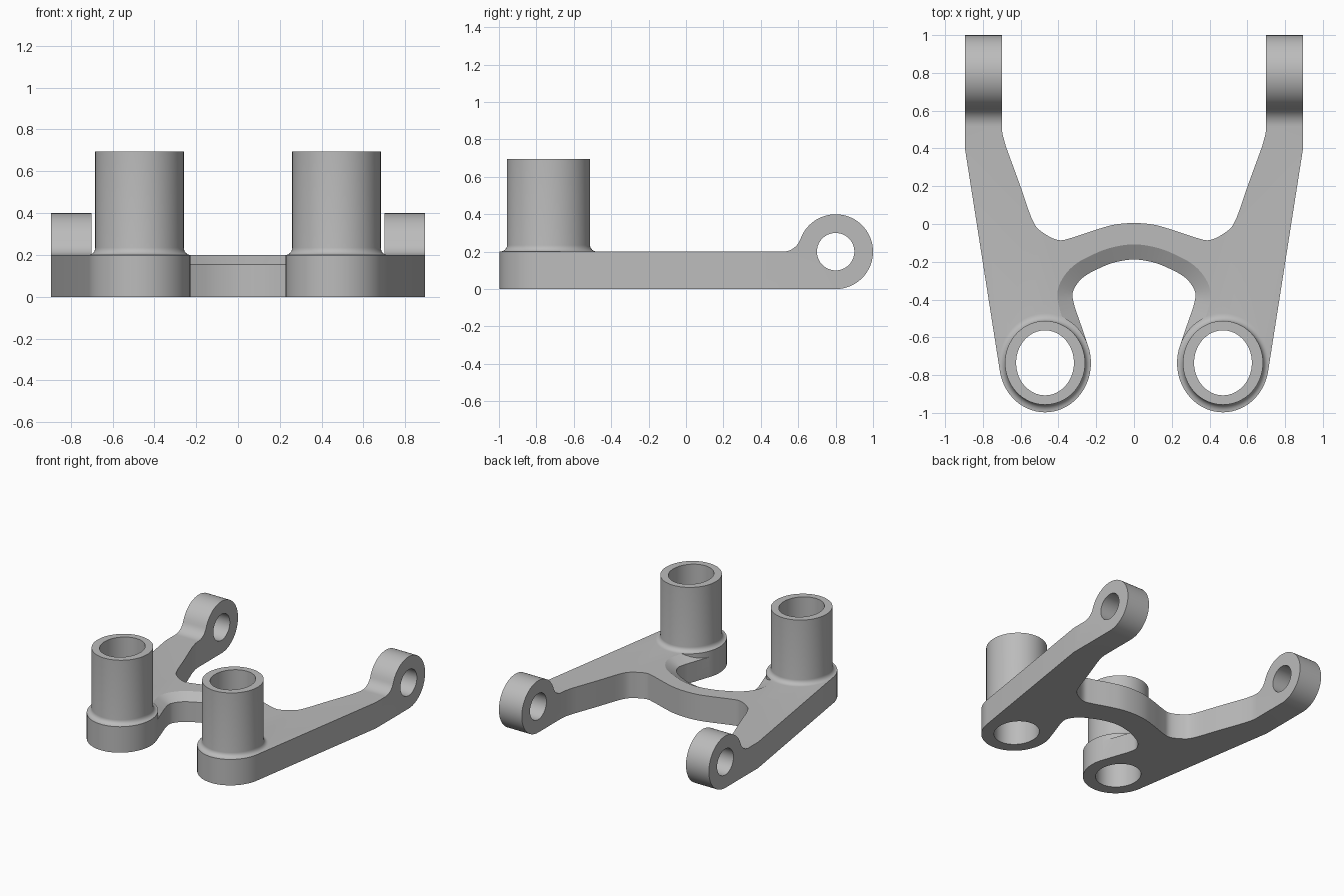
import bpy, bmesh, math
from mathutils import Vector

cube = bpy.data.objects.get("Cube")
if cube:
    bpy.data.objects.remove(cube, do_unlink=True)

GREY = (0.5, 0.5, 0.5, 1)
mat = bpy.data.materials.new("plain grey")
mat.use_nodes = True
mat.diffuse_color = GREY
mat.node_tree.nodes["Principled BSDF"].inputs["Base Color"].default_value = GREY

THICK = 0.2
BOSS = (0.471, -0.735)


def loft(name, rings):
    """Closed solid through matching rings of points."""
    bm = bmesh.new()
    loops = [[bm.verts.new(p) for p in ring] for ring in rings]
    n = len(loops[0])
    for a, b in zip(loops, loops[1:]):
        for i in range(n):
            j = (i + 1) % n
            bm.faces.new((a[i], a[j], b[j], b[i]))
    bm.faces.new(loops[0][::-1])
    bm.faces.new(loops[-1])
    bmesh.ops.recalc_face_normals(bm, faces=bm.faces)
    mesh = bpy.data.meshes.new(name)
    bm.to_mesh(mesh)
    bm.free()
    mesh.materials.append(mat)
    obj = bpy.data.objects.new(name, mesh)
    bpy.context.collection.objects.link(obj)
    return obj


def spline(pts, steps=6):
    """Smooth path through points; the first and last only set the end slopes."""
    p = [Vector(q) for q in pts]
    out = []
    for a, b, c, d in zip(p, p[1:], p[2:], p[3:]):
        for i in range(steps):
            t = i / steps
            out.append(0.5 * (2 * b + (c - a) * t + (2 * a - 5 * b + 4 * c - d) * t**2
                              + (3 * b - a - 3 * c + d) * t**3))
    return out + [p[-2]]


def ellipse(cx, cy, rx, ry, z, n=64):
    return [(cx + rx * math.cos(math.tau * i / n), cy + ry * math.sin(math.tau * i / n), z)
            for i in range(n)]


def combine(target, other, operation):
    mod = target.modifiers.new(operation.lower(), "BOOLEAN")
    mod.operation = operation
    mod.solver = "EXACT"
    mod.object = other
    bpy.context.view_layer.objects.active = target
    bpy.ops.object.modifier_apply(modifier=mod.name)
    bpy.data.objects.remove(other, do_unlink=True)


# Plate outline: inner arch, outer edge of the arm, then back edge
arch = spline([(-0.09, -0.2), (0, -0.188), (0.09, -0.2), (0.17, -0.228), (0.27, -0.283),
               (0.323, -0.357), (0.317, -0.426), (0.289, -0.51), (0.243, -0.645), (0.2, -0.77)])
outer = [Vector(p) for p in ((0.71, -0.78), (0.895, 0.4), (0.895, 0.517))]
back = spline([(0.7, 0.6), (0.7, 0.517), (0.693, 0.46), (0.678, 0.41)], 4)[:-1]
back += spline([(0.72, 0.53), (0.678, 0.41), (0.605, 0.21), (0.535, 0.015), (0.48, -0.047),
                (0.4, -0.085), (0.33, -0.073), (0.2, -0.03), (0.1, -0.003), (0, 0.005), (-0.1, -0.003)])

# The upper rim of the arch is pushed back to form a wide chamfer
rim = []
for i, p in enumerate(arch):
    d = (arch[min(i + 1, len(arch) - 1)] - arch[max(i - 1, 0)]).normalized()
    if i == 0:
        d = Vector((1, 0))
    rim.append(p + Vector((-d.y, d.x)) * 0.08)


def mirrored(half, z):
    left = [(-p.x, p.y, z) for p in half[-2:0:-1]]
    return [(p.x, p.y, z) for p in half] + left


low, high = arch + outer + back, rim + outer + back
bracket = loft("bracket", [mirrored(low, 0), mirrored(low, 0.155), mirrored(high, THICK)])

for side in (1, -1):
    cx, cy = side * BOSS[0], BOSS[1]

    # Post on a wider base, joined by a small fillet
    rings = [ellipse(cx, cy, 0.243, 0.262, 0)]
    for i in range(7):
        a = math.pi / 2 * i / 6
        k = 1 - math.sin(a)
        rings.append(ellipse(cx, cy, 0.212 + 0.031 * k, 0.222 + 0.04 * k,
                             THICK + 0.035 * (1 - math.cos(a))))
    rings.append(ellipse(cx, cy, 0.212, 0.222, 0.695))
    combine(bracket, loft("post", rings), "UNION")

    # Round lug, blended into the top of the arm
    prof = [(0.517, 0), (0.8, 0)]
    blend = math.atan2(0.1, -0.283)
    for i in range(1, 41):
        a = -math.pi / 2 + (blend + math.pi / 2) * i / 40
        prof.append((0.8 + 0.2 * math.cos(a), 0.2 + 0.2 * math.sin(a)))
    for i in range(1, 11):
        a = (blend - math.pi) * (1 - i / 10) - math.pi / 2 * i / 10
        prof.append((0.517 + 0.1 * math.cos(a), 0.3 + 0.1 * math.sin(a)))
    lug = [[(side * x, y, z) for y, z in prof] for x in (0.7, 0.895)]
    combine(bracket, loft("lug", lug), "UNION")

    # Bores through the post and the lug
    bore = [ellipse(cx, cy, 0.153, 0.172, z) for z in (-0.1, 0.9)]
    combine(bracket, loft("post_bore", bore), "DIFFERENCE")
    pin = [[(side * x, y, z) for y, z, _ in ellipse(0.8, 0.2, 0.1, 0.1, 0)] for x in (0.6, 1)]
    combine(bracket, loft("lug_bore", pin), "DIFFERENCE")

# Tidy and shade
bm = bmesh.new()
bm.from_mesh(bracket.data)
bmesh.ops.remove_doubles(bm, verts=bm.verts, dist=0.0002)
bmesh.ops.dissolve_limit(bm, angle_limit=0.002, verts=bm.verts, edges=bm.edges)
bmesh.ops.triangulate(bm, faces=[f for f in bm.faces if len(f.verts) > 4])
bm.to_mesh(bracket.data)
bm.free()
bpy.ops.object.select_all(action="DESELECT")
bracket.select_set(True)
bpy.context.view_layer.objects.active = bracket
bpy.ops.object.shade_smooth_by_angle(angle=math.radians(25))
